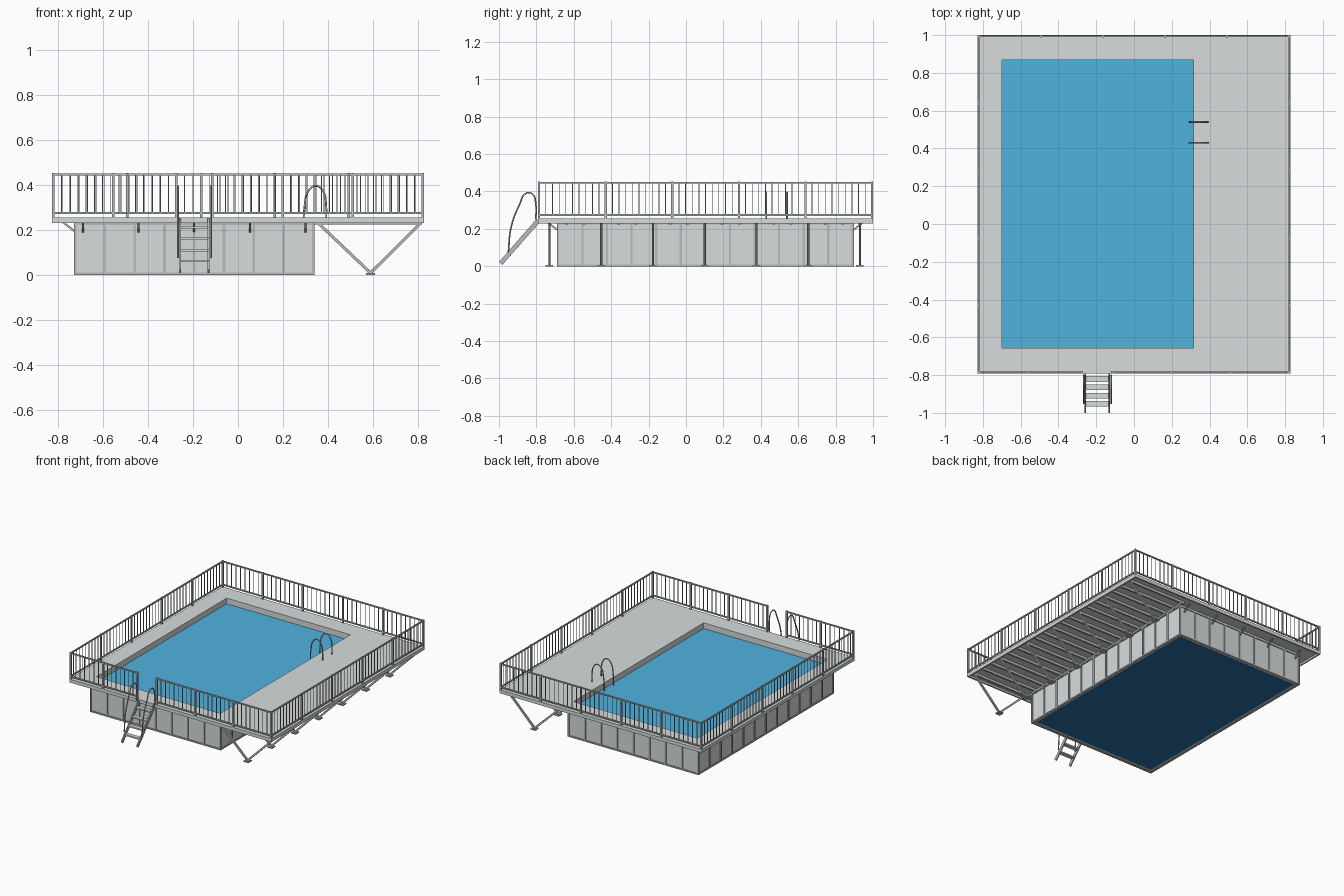
import bpy, bmesh
from mathutils import Vector, Matrix

cube = bpy.data.objects.get("Cube")
if cube:
    bpy.data.objects.remove(cube, do_unlink=True)


def material(name, rgb):
    m = bpy.data.materials.new(name)
    m.use_nodes = True
    m.diffuse_color = (*rgb, 1)
    m.node_tree.nodes["Principled BSDF"].inputs["Base Color"].default_value = (*rgb, 1)
    return m


DECK = material("light grey deck", (0.69, 0.72, 0.72))
STEEL = material("steel grey", (0.48, 0.5, 0.51))
WATER = material("water blue", (0.08, 0.45, 0.74))
LINER = material("liner blue", (0.022, 0.16, 0.4))


def finish(name, bm, mat):
    bmesh.ops.recalc_face_normals(bm, faces=bm.faces)
    mesh = bpy.data.meshes.new(name)
    bm.to_mesh(mesh)
    bm.free()
    mesh.materials.append(mat)
    ob = bpy.data.objects.new(name, mesh)
    bpy.context.collection.objects.link(ob)
    return ob


def boxes(name, spans, mat):
    """Boxes from (x0, x1, y0, y1, z0, z1) spans, joined as one part."""
    bm = bmesh.new()
    for x0, x1, y0, y1, z0, z1 in spans:
        mid = Vector((x0 + x1, y0 + y1, z0 + z1)) / 2
        size = (x1 - x0, y1 - y0, z1 - z0)
        bmesh.ops.create_cube(bm, size=1, matrix=Matrix.Translation(mid) @ Matrix.Diagonal((*size, 1)))
    return finish(name, bm, mat)


def bars(name, pairs, w, h, mat):
    """Rectangular bars between pairs of points, w sideways and h upward."""
    bm = bmesh.new()
    for p, q in pairs:
        p, q = Vector(p), Vector(q)
        d = (q - p).normalized()
        side = d.cross(Vector((0, 0, 1)))
        side = side.normalized() if side.length > 0.01 else Vector((1, 0, 0))
        up = side.cross(d)
        rot = Matrix((side, d, up)).transposed().to_4x4()
        scale = Matrix.Diagonal((w, (q - p).length, h, 1))
        bmesh.ops.create_cube(bm, size=1, matrix=Matrix.Translation((p + q) / 2) @ rot @ scale)
    return finish(name, bm, mat)


def tube(name, points, radius, mat):
    curve = bpy.data.curves.new(name, "CURVE")
    curve.dimensions = "3D"
    curve.bevel_depth = radius
    curve.bevel_resolution = 2
    curve.resolution_u = 6
    curve.use_fill_caps = True
    s = curve.splines.new("BEZIER")
    s.bezier_points.add(len(points) - 1)
    for bp, co in zip(s.bezier_points, points):
        bp.co = co
        bp.handle_left_type = bp.handle_right_type = "AUTO"
    curve.materials.append(mat)
    ob = bpy.data.objects.new(name, curve)
    bpy.context.collection.objects.link(ob)
    return ob


def ring(ox0, ox1, oy0, oy1, ix0, ix1, iy0, iy1, z0, z1):
    """Four spans that make a rectangular frame."""
    return [(ox0, ix0, oy0, oy1, z0, z1), (ix1, ox1, oy0, oy1, z0, z1),
            (ix0, ix1, oy0, iy0, z0, z1), (ix0, ix1, iy1, oy1, z0, z1)]


def steps(a, b, n):
    return [a + (b - a) * i / n for i in range(n + 1)]


# Main extents: deck, pool opening, outer pool wall
DX, DY0, DY1 = 0.828, -0.791, 1.0
IN = (-0.70, 0.315, -0.657, 0.867)
PX0, PX1, PY0, PY1 = -0.725, 0.335, -0.685, 0.892
TOP, UNDER = 0.255, 0.23

# Deck slab and rim
boxes("deck", ring(-DX, DX, DY0, DY1, *IN, 0.243, TOP), DECK)
boxes("deck_rim", ring(-DX, DX, DY0, DY1, -DX + 0.012, DX - 0.012, DY0 + 0.012, DY1 - 0.012,
                       UNDER, 0.244), DECK)

# Pool shell, water and liner
boxes("pool_walls", ring(PX0, PX1, PY0, PY1, *IN, 0.004, 0.243), DECK)
boxes("water", [(*IN, 0.02, 0.213)], WATER)
boxes("pool_floor", [(*IN, 0.003, 0.02)], LINER)

# Pool wall framing
e = 0.006
boxes("bottom_frame", ring(PX0 - e, PX1 + e, PY0 - e, PY1 + e, PX0 + 0.01, PX1 - 0.01,
                           PY0 + 0.01, PY1 - 0.01, 0, 0.01), STEEL)
boxes("top_frame", ring(PX0 - e, PX1 + e, PY0 - e, PY1 + e, PX0 + 0.01, PX1 - 0.01,
                        PY0 + 0.01, PY1 - 0.01, 0.222, 0.232), STEEL)
studs = []
for x in steps(PX0, PX1, 8):
    studs += [(x - 0.006, x + 0.006, y - e, y + e, 0, UNDER) for y in (PY0, PY1)]
for y in steps(PY0, PY1, 12):
    studs += [(x - e, x + e, y - 0.006, y + 0.006, 0, UNDER) for x in (PX0, PX1)]
boxes("wall_studs", studs, STEEL)

# Joists and V supports under the wide side of the deck
support_ys = steps(-0.73, 0.93, 6)
bars("joists", [((PX1, y, 0.234), (DX - 0.01, y, 0.234)) for y in steps(-0.73, 0.93, 18)],
     0.014, 0.02, STEEL)
arms = []
for y in support_ys:
    arms += [((0.355, y, 0.232), (0.59, y, 0.008)), ((0.59, y, 0.008), (0.815, y, 0.232))]
bars("support_arms", arms, 0.012, 0.013, STEEL)
boxes("support_feet", [(0.57, 0.61, y - 0.02, y + 0.02, 0, 0.008) for y in support_ys], STEEL)

# Short struts under the narrow sides of the deck
struts = []
for x in steps(-0.69, 0.30, 4):
    struts += [((x, PY0, 0.192), (x, PY0 - 0.055, 0.235)), ((x, PY1, 0.192), (x, PY1 + 0.055, 0.235))]
struts += [((PX0, y, 0.192), (PX0 - 0.055, y, 0.235)) for y in support_ys[1:-1]]
bars("deck_struts", struts, 0.009, 0.009, STEEL)

# Railing: runs of posts, with rails and balusters in each bay
RX, RY0, RY1, RAIL = DX - 0.006, DY0 + 0.006, DY1 - 0.006, 0.446
side = [(RX, y) for y in steps(RY0, RY1, 5)]
runs = [side, [(-x, y) for x, y in side],
        [(x, RY1) for x in steps(-RX, RX, 5)],
        [(x, RY0) for x in (-RX, -0.555, -0.275)],
        [(x, RY0) for x in (-0.115, 0.20, 0.51, RX)]]
posts, rails, balusters = set(), [], []
for run in runs:
    posts.update((round(x, 4), round(y, 4)) for x, y in run)
    for (ax, ay), (bx, by) in zip(run, run[1:]):
        rails += [((ax, ay, z), (bx, by, z)) for z in (0.274, RAIL)]
        n = round((abs(bx - ax) + abs(by - ay)) / 0.036)
        for i in range(1, n):
            x, y = ax + (bx - ax) * i / n, ay + (by - ay) * i / n
            balusters.append(((x, y, 0.274), (x, y, RAIL)))
bars("railing_posts", [((x, y, UNDER), (x, y, 0.453)) for x, y in sorted(posts)], 0.011, 0.011, STEEL)
bars("railing_rails", rails, 0.009, 0.009, STEEL)
bars("railing_balusters", balusters, 0.004, 0.004, STEEL)

# Entry ladder
LX = (-0.257, -0.131)
low, high = Vector((0, -0.991, 0.015)), Vector((0, -0.79, 0.245))
bars("ladder_stringers", [(low + Vector((x, 0, 0)), high + Vector((x, 0, 0))) for x in LX],
     0.008, 0.024, STEEL)
treads = []
for t in (0.2, 0.41, 0.63, 0.85):
    c = low.lerp(high, t)
    treads.append((*LX, c.y - 0.015, c.y + 0.015, c.z - 0.005, c.z + 0.005))
boxes("ladder_treads", treads, DECK)
profile = [(-0.95, 0.075), (-0.935, 0.21), (-0.89, 0.33), (-0.855, 0.39),
           (-0.82, 0.385), (-0.803, 0.33), (-0.803, 0.25)]
for label, x in (("right", -0.267), ("left", -0.121)):
    tube(label + "_ladder_handrail", [(x, y, z) for y, z in profile], 0.0042, STEEL)

# Curved grab rails at the pool edge
arch = [(0.292, 0.19), (0.296, 0.30), (0.315, 0.375), (0.348, 0.396),
        (0.38, 0.37), (0.392, 0.31), (0.393, TOP)]
for label, y in (("front", 0.43), ("back", 0.54)):
    tube(label + "_grab_rail", [(x, y, z) for x, z in arch], 0.0042, STEEL)
